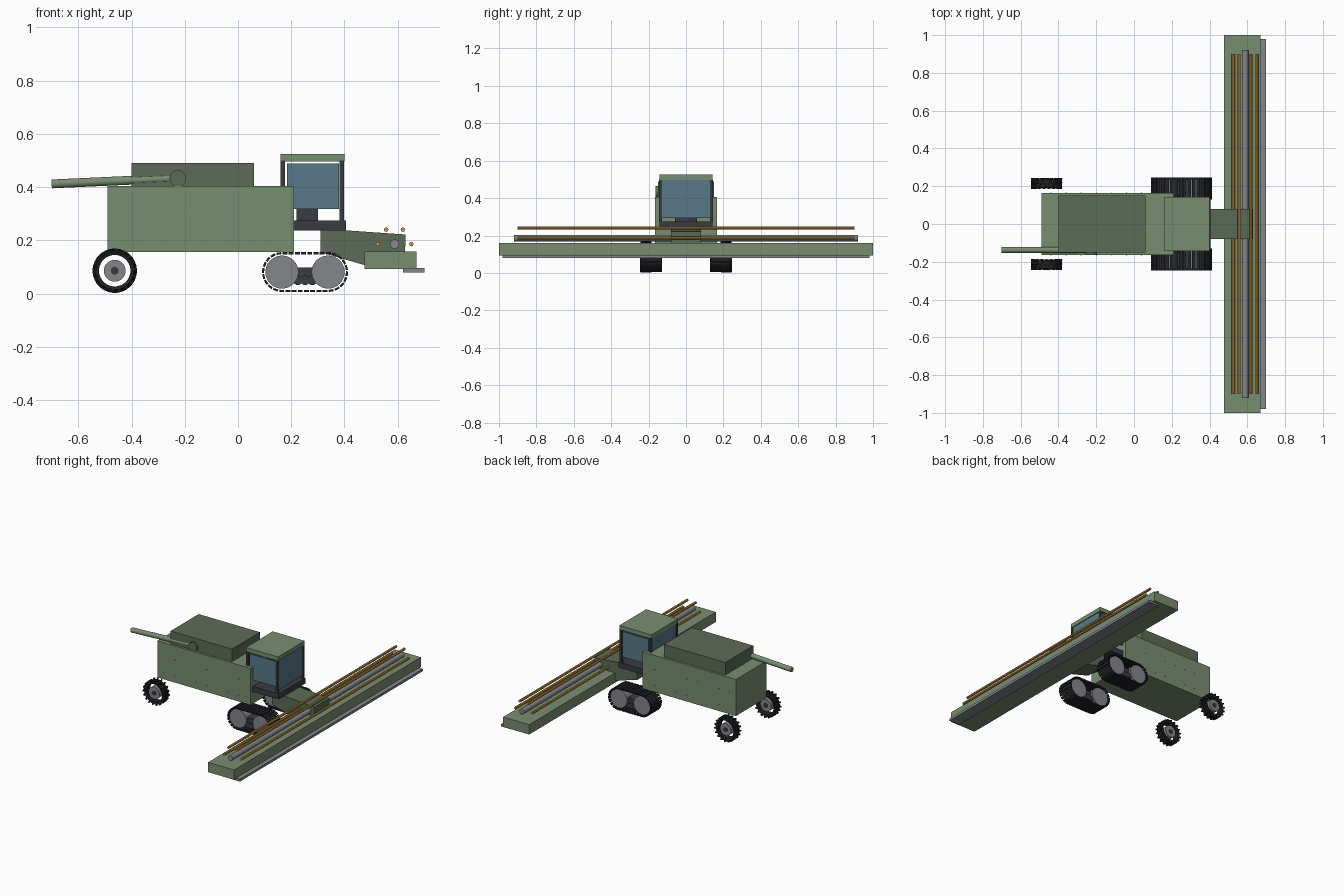
import bpy, bmesh
from math import sin, cos, pi, radians
from mathutils import Vector, Matrix

if "Cube" in bpy.data.objects:
    bpy.data.objects.remove(bpy.data.objects["Cube"])


def mat(name, r, g, b):
    m = bpy.data.materials.new(name)
    m.diffuse_color = (r, g, b, 1)
    m.use_nodes = True
    m.node_tree.nodes["Principled BSDF"].inputs["Base Color"].default_value = m.diffuse_color
    return m


GREEN = mat("green", .19, .27, .165)
DARK_GREEN = mat("dark_green", .11, .15, .095)
GOLD = mat("gold", .57, .31, .06)
GLASS = mat("glass", .10, .19, .25)
STEEL = mat("steel", .23, .24, .26)
DARK = mat("dark", .042, .045, .055)
RUBBER = mat("rubber", .015, .016, .018)


def finish(name, bm, m, smooth=False):
    bmesh.ops.recalc_face_normals(bm, faces=bm.faces)
    me = bpy.data.meshes.new(name)
    bm.to_mesh(me)
    bm.free()
    ob = bpy.data.objects.new(name, me)
    bpy.context.collection.objects.link(ob)
    me.materials.append(m)
    if smooth:
        bpy.ops.object.select_all(action='DESELECT')
        ob.select_set(True)
        bpy.context.view_layer.objects.active = ob
        bpy.ops.object.shade_smooth_by_angle(angle=radians(35))
    return ob


def add_box(bm, centre, size, rot=Matrix()):
    bmesh.ops.create_cube(bm, size=1, matrix=Matrix.Translation(centre) @ rot
                          @ Matrix.Diagonal((*size, 1)))


def box(name, x, y, z, m):
    bm = bmesh.new()
    lo, hi = Vector((x[0], y[0], z[0])), Vector((x[1], y[1], z[1]))
    add_box(bm, (lo + hi) / 2, hi - lo)
    return finish(name, bm, m)


def tube(name, a, b, r, m, n=32):
    a, b = Vector(a), Vector(b)
    d = b - a
    bm = bmesh.new()
    bmesh.ops.create_cone(bm, cap_ends=True, segments=n, radius1=r, radius2=r, depth=d.length,
                          matrix=Matrix.Translation((a + b) / 2)
                          @ d.to_track_quat('Z', 'Y').to_matrix().to_4x4())
    return finish(name, bm, m, True)


def ytube(name, x, y, z, half, r, m, n=32):
    return tube(name, (x, y - half, z), (x, y + half, z), r, m, n)


# Main body and grain tank
box("body", (-.49, .21), (-.165, .165), (.157, .405), GREEN)
box("grain_tank", (-.40, .06), (-.15, .15), (.405, .49), DARK_GREEN)

# Rivets on both body sides
bm = bmesh.new()
for s in (-1, 1):
    for z in (.20, .31):
        for i in range(8):
            add_box(bm, (-.44 + i * .08, s * .165, z), (.004, .004, .004))
finish("body_rivets", bm, DARK_GREEN)

# Unloading auger with its pivot
tube("unloading_auger", (-.70, -.137, .412), (-.225, -.137, .434), .0165, GREEN, 24)
ytube("auger_pivot", -.226, -.14, .433, .023, .031, DARK_GREEN, 24)

# Cab
box("cab_roof", (.16, .40), (-.143, .143), (.497, .525), GREEN)
box("cab_floor", (.16, .405), (-.143, .143), (.238, .275), DARK)
for s in (-1, 1):
    for x in (.168, .390):
        box("cab_pillar", (x - .008, x + .008), (s * .136 - .008, s * .136 + .008),
            (.27, .50), DARK)
    box("side_window", (.184, .379), (s * .136 - .004, s * .136 + .004), (.317, .488), GLASS)
for name, x in (("rear_window", .168), ("front_window", .390)):
    box(name, (x - .004, x + .004), (-.128, .128), (.294, .497), GLASS)
box("seat", (.22, .30), (-.06, .06), (.275, .317), DARK)
box("seat_back", (.22, .24), (-.06, .06), (.317, .42), DARK)

# Feeder house, a side profile extruded across
bm = bmesh.new()
profile = [(.31, .242), (.40, .238), (.63, .222), (.625, .10), (.50, .10), (.31, .155)]
face = bm.faces.new([bm.verts.new((x, -.08, z)) for x, z in profile])
ext = bmesh.ops.extrude_face_region(bm, geom=[face])
bmesh.ops.translate(bm, vec=(0, .16, 0),
                    verts=[v for v in ext["geom"] if isinstance(v, bmesh.types.BMVert)])
finish("feeder_house", bm, DARK_GREEN)

# Header with cutter bar and reel
box("header", (.476, .671), (-1, 1), (.092, .159), GREEN)
box("cutter_bar", (.62, .70), (-.98, .98), (.080, .096), STEEL)
ytube("reel_axle", .588, 0, .186, .92, .0175, STEEL, 16)
for i in range(6):
    a = i * pi / 3
    ytube("reel_bar", .588 + .063 * cos(a), 0, .186 + .063 * sin(a), .90, .0085, GOLD, 8)


def rear_wheel(y):
    cx, cz, n = -.463, .086, 40
    # Tyre: a closed cross-section revolved round the axle
    bm = bmesh.new()
    section = [(.059, -.022), (.071, -.027), (.077, -.020),
               (.077, .020), (.071, .027), (.059, .022)]
    rings = [[bm.verts.new((cx + r * cos(2 * pi * i / n), y + w, cz + r * sin(2 * pi * i / n)))
              for r, w in section] for i in range(n)]
    for i in range(n):
        p, q = rings[i], rings[(i + 1) % n]
        for k in range(6):
            j = (k + 1) % 6
            bm.faces.new((p[k], p[j], q[j], q[k]))
    finish("rear_tyre", bm, RUBBER, True)
    # Staggered tread lugs
    bm = bmesh.new()
    for i in range(36):
        a = 2 * pi * i / 36
        side = 1 if i % 2 else -1
        add_box(bm, (cx + .077 * cos(a), y + side * .014, cz + .077 * sin(a)),
                (.012, .030, .009), Matrix.Rotation(-a, 4, 'Y')
                @ Matrix.Rotation(side * .4, 4, 'X') @ Matrix.Diagonal((1, 1, 1, 1)))
    finish("tyre_lugs", bm, RUBBER)
    ytube("rear_rim", cx, y, cz, .023, .041, STEEL)
    ytube("rear_hub", cx, y, cz, .028, .015, DARK, 12)


def track(y):
    x0, x1, cz, r = .165, .3385, .081, .0705
    for x in (x0, x1):
        ytube("track_wheel", x, y, cz, .05, .062, STEEL)
    # Separate track pads spaced round the loop
    bm = bmesh.new()
    run, arc, n = x1 - x0, pi * r, 34
    for i in range(n):
        d = (i + .5) / n * 2 * (run + arc)
        flip = d >= run + arc
        d %= run + arc
        if d < run:
            px, pz, a = d - run / 2, r, 0
        else:
            a = (d - run) / r
            px, pz = run / 2 + r * sin(a), r * cos(a)
        if flip:
            px, pz, a = -px, -pz, a + pi
        add_box(bm, ((x0 + x1) / 2 + px, y, cz + pz), (.0185, .116, .008),
                Matrix.Rotation(a, 4, 'Y'))
    finish("track_pads", bm, RUBBER)
    # Bogie beam and small rollers
    box("track_frame", (x0, x1), (y - .035, y + .035), (.058, .098), DARK)
    for x in (.225, .252, .279):
        ytube("track_roller", x, y, .05, .042, .018, DARK, 16)


for s in (-1, 1):
    rear_wheel(s * .215)
    track(s * .187)
